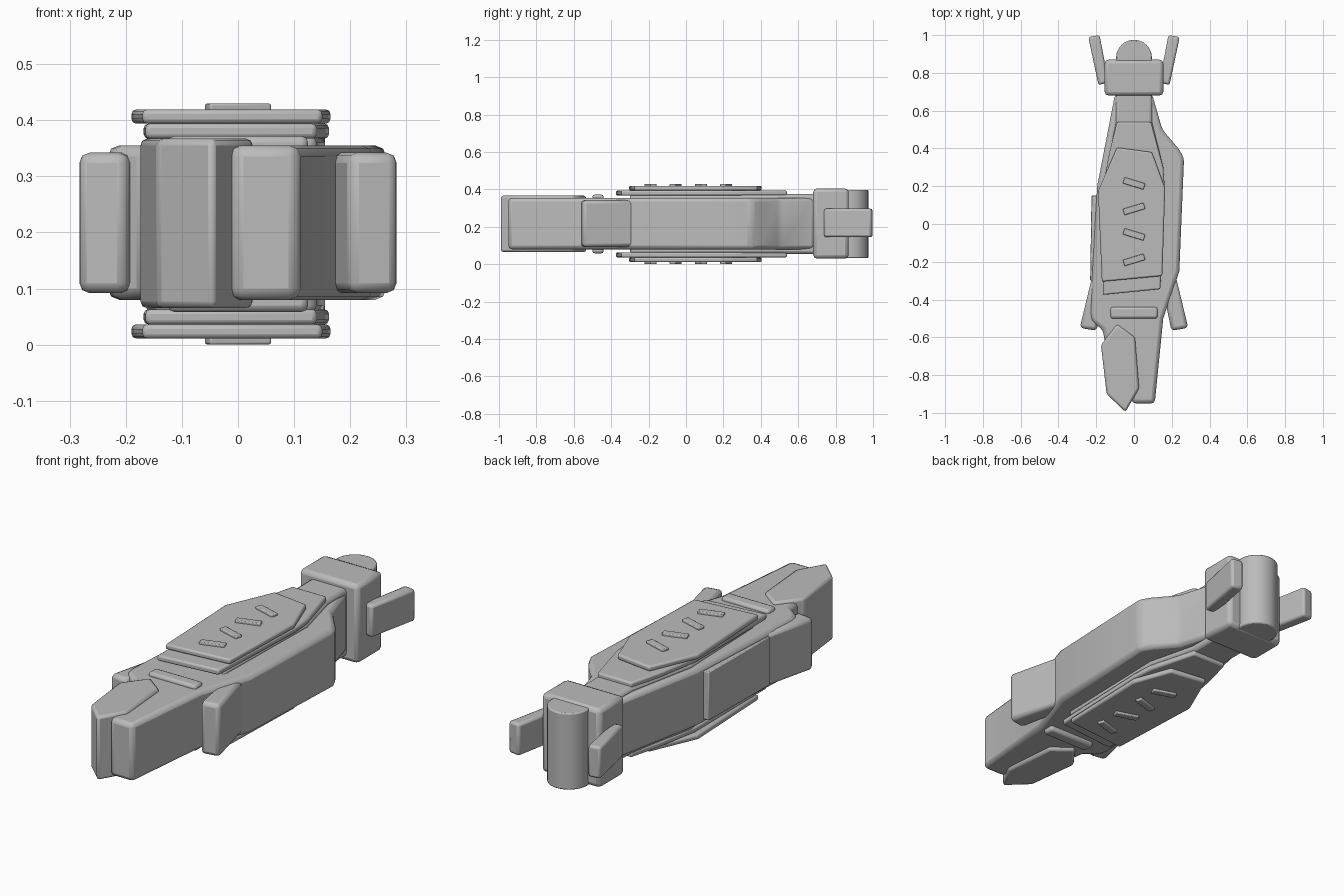
import bpy, bmesh, math

if "Cube" in bpy.data.objects:
    bpy.data.objects.remove(bpy.data.objects["Cube"])

MID = 0.215  # everything is symmetric about this height

grey = bpy.data.materials.new("plain_grey")
grey.diffuse_color = (0.5, 0.5, 0.5, 1)
grey.use_nodes = True
grey.node_tree.nodes["Principled BSDF"].inputs["Base Color"].default_value = grey.diffuse_color


def finish(obj, bevel):
    obj.data.materials.append(grey)
    mod = obj.modifiers.new("Bevel", 'BEVEL')
    mod.width = bevel
    mod.segments = 2
    mod.limit_method = 'ANGLE'
    mod.angle_limit = math.radians(20)
    bpy.ops.object.select_all(action='DESELECT')
    obj.select_set(True)
    bpy.context.view_layer.objects.active = obj
    bpy.ops.object.shade_smooth_by_angle(angle=math.radians(30))
    return obj


def prism(name, outline, z0, z1, bevel=0.02):
    """Upright prism from a plan outline."""
    bm = bmesh.new()
    low = [bm.verts.new((x, y, z0)) for x, y in outline]
    high = [bm.verts.new((x, y, z1)) for x, y in outline]
    bm.faces.new(low)
    bm.faces.new(high)
    n = len(outline)
    for i in range(n):
        j = (i + 1) % n
        bm.faces.new((low[i], low[j], high[j], high[i]))
    bmesh.ops.recalc_face_normals(bm, faces=bm.faces)
    mesh = bpy.data.meshes.new(name)
    bm.to_mesh(mesh)
    bm.free()
    obj = bpy.data.objects.new(name, mesh)
    bpy.context.collection.objects.link(obj)
    return finish(obj, bevel)


def both_sides(name, outline, z0, z1, bevel):
    """The same plate on the upper and lower side."""
    prism("upper_" + name, outline, z0, z1, bevel)
    prism("lower_" + name, outline, 2 * MID - z1, 2 * MID - z0, bevel)


def rect(cx, cy, w, h, angle=0):
    c, s = math.cos(angle), math.sin(angle)
    return [(cx + c * x - s * y, cy + s * x + c * y)
            for x, y in ((-w/2, -h/2), (w/2, -h/2), (w/2, h/2), (-w/2, h/2))]


# Main body with tail
prism("body", [(-0.01, -0.95), (0.11, -0.95), (0.155, -0.5), (0.24, -0.25),
               (0.265, 0.35), (0.235, 0.4), (0.15, 0.5), (0.095, 0.69),
               (-0.1, 0.69), (-0.195, 0.2), (-0.232, -0.47),
               (-0.225, -0.515), (-0.165, -0.56), (-0.15, -0.65),
               (-0.06, -0.72)], 0.08, 0.355)

# Neck and raised core
prism("neck_core", [(-0.095, 0.7), (-0.095, 0.54), (-0.165, 0.2),
                    (-0.15, -0.3), (0.14, -0.3), (0.155, 0.3),
                    (0.095, 0.54), (0.095, 0.7)], 0.055, 0.375, 0.015)

# Side panel on the left
prism("side_panel", [(-0.19, 0.15), (-0.225, 0.15), (-0.232, -0.3),
                     (-0.21, -0.3)], 0.1, 0.33, 0.004)

# Tail blade
prism("tail_blade", [(-0.045, -0.995), (0.027, -0.87), (0.005, -0.6),
                     (-0.09, -0.53), (-0.175, -0.64), (-0.145, -0.9)],
      0.065, 0.367, 0.012)

# Mirrored rear fins and front prongs
for side, s in (("left", -1), ("right", 1)):
    prism(side + "_fin", [(s * x, y) for x, y in
          ((0.15, -0.33), (0.222, -0.28), (0.287, -0.55), (0.198, -0.565))],
          0.092, 0.342, 0.018)
    prism(side + "_prong", [(s * x, y) for x, y in
          ((0.182, 1.0), (0.242, 0.99), (0.188, 0.735), (0.135, 0.75))],
          0.145, 0.297, 0.012)

# Head block and rounded nose
prism("head_block", rect(0, 0.775, 0.31, 0.19), 0.03, 0.405, 0.02)
bpy.ops.mesh.primitive_cylinder_add(vertices=32, radius=0.095, depth=0.365,
                                    location=(0, 0.88, MID))
nose = bpy.context.object
nose.name = "nose_cylinder"
finish(nose, 0.006).modifiers["Bevel"].angle_limit = math.radians(40)

# Stacked cover plates
both_sides("inner_plate", [(-0.09, 0.54), (0.09, 0.54), (0.155, 0.3),
                           (0.162, 0.2), (0.14, -0.345), (-0.165, -0.375),
                           (-0.168, 0.17), (-0.13, 0.38)], 0.367, 0.394, 0.008)
both_sides("outer_plate", [(-0.09, 0.405), (0.095, 0.38), (0.165, 0.19),
                           (0.15, -0.275), (-0.17, -0.305), (-0.19, 0.175)],
           0.394, 0.419, 0.008)

# Alternating slanted ribs and rear cross bar
for i in range(4):
    tilt = math.radians(-17 if i % 2 == 0 else 17)
    both_sides("rib_%d" % (i + 1), rect(0, 0.215 - 0.135 * i, 0.115, 0.034, tilt),
               0.415, 0.43, 0.004)
both_sides("cross_bar", rect(0, -0.47, 0.25, 0.06), 0.335, 0.372, 0.012)
